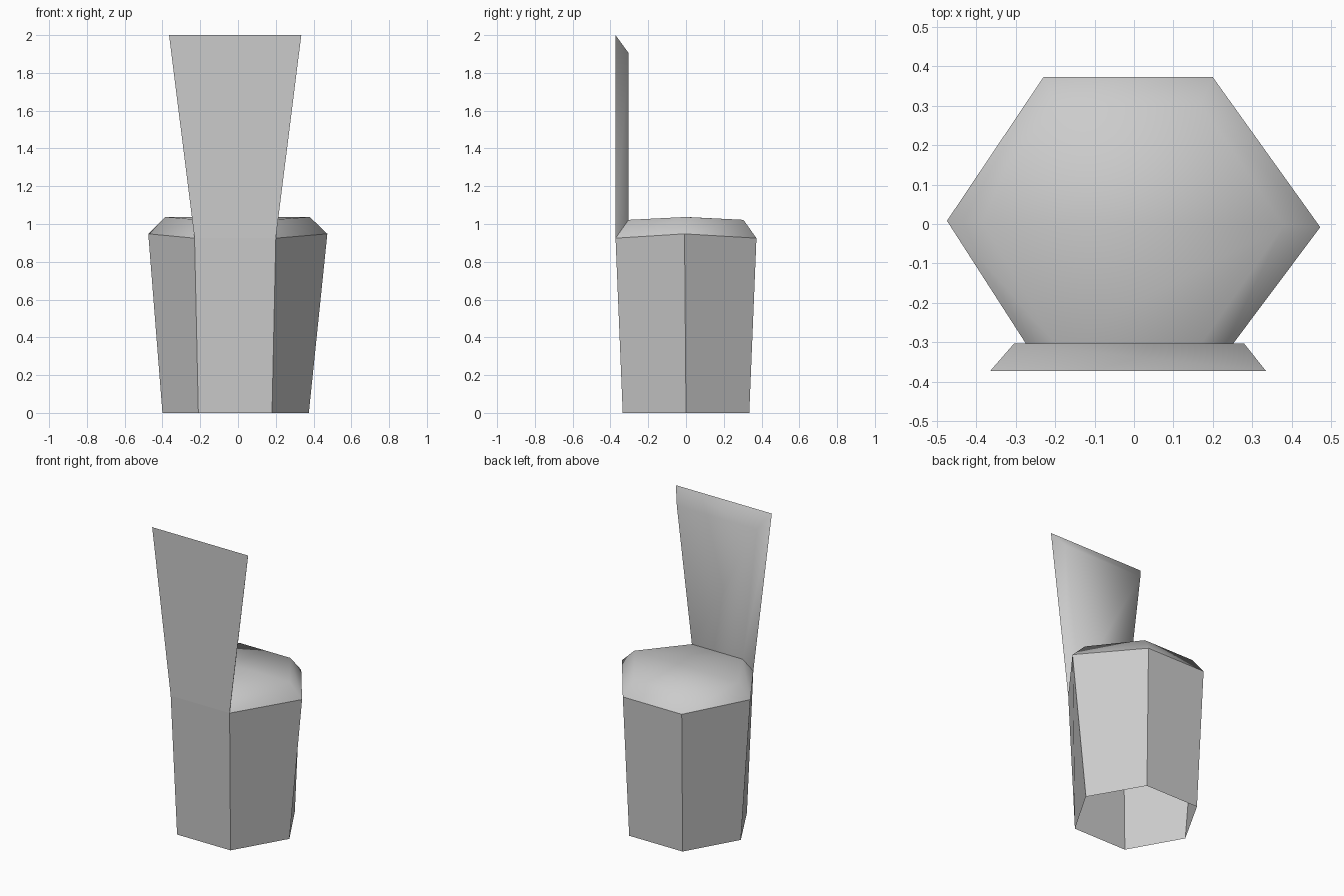
import bpy

if "Cube" in bpy.data.objects:
    bpy.data.objects.remove(bpy.data.objects["Cube"])


def make(name, verts, faces, smooth=False):
    mesh = bpy.data.meshes.new(name)
    mesh.from_pydata(verts, [], faces)
    for p in mesh.polygons:
        p.use_smooth = smooth
    obj = bpy.data.objects.new(name, mesh)
    bpy.context.collection.objects.link(obj)
    return obj


def hexagon(x_left, x_right, x_a, x_b, y, z_side, z_end, skew=0.0):
    """Counter-clockwise ring: front pair, right, back pair, left."""
    return [(x_a, -y, z_end), (x_b, -y, z_end), (x_right, -skew, z_side),
            (x_b, y, z_end), (x_a, y, z_end), (x_left, skew, z_side)]


def bridge(a, b, skip=()):
    return [(a + i, a + (i + 1) % 6, b + (i + 1) % 6, b + i)
            for i in range(6) if i not in skip]


foot = hexagon(-0.40, 0.375, -0.21, 0.18, 0.335, 0, 0)
rim = hexagon(-0.475, 0.473, -0.23, 0.20, 0.373, 0.948, 0.925, 0.008)
top = hexagon(-0.385, 0.38, -0.20, 0.17, 0.304, 1.037, 1.022, 0.004)

# Tapered six-sided base, open underneath
make("base", foot + rim, bridge(0, 6))

# Cushion: sloped border (not behind the backrest) and slightly ridged top
make("seat", rim + top,
     bridge(0, 6, skip=(0,)) + [(6, 7, 8, 11), (11, 8, 9, 10)], True)

# Flaring backrest with a flat outer face and chamfered sides and top
outer = [rim[0], rim[1], (0.335, -0.373, 2.0), (-0.365, -0.373, 2.0)]
inner = [top[0], top[1], (0.28, -0.304, 1.905), (-0.305, -0.304, 1.905)]
back = make("backrest", outer + inner,
            [(0, 1, 2, 3), (7, 6, 5, 4), (1, 5, 6, 2), (2, 6, 7, 3), (3, 7, 4, 0)],
            True)
back.data.polygons[0].use_smooth = False
for e in back.data.edges:
    # keep the rim of the outer face crisp
    sharp = back.data.attributes.get("sharp_edge") or \
        back.data.attributes.new("sharp_edge", 'BOOLEAN', 'EDGE')
    sharp.data[e.index].value = all(v < 4 for v in e.vertices)
